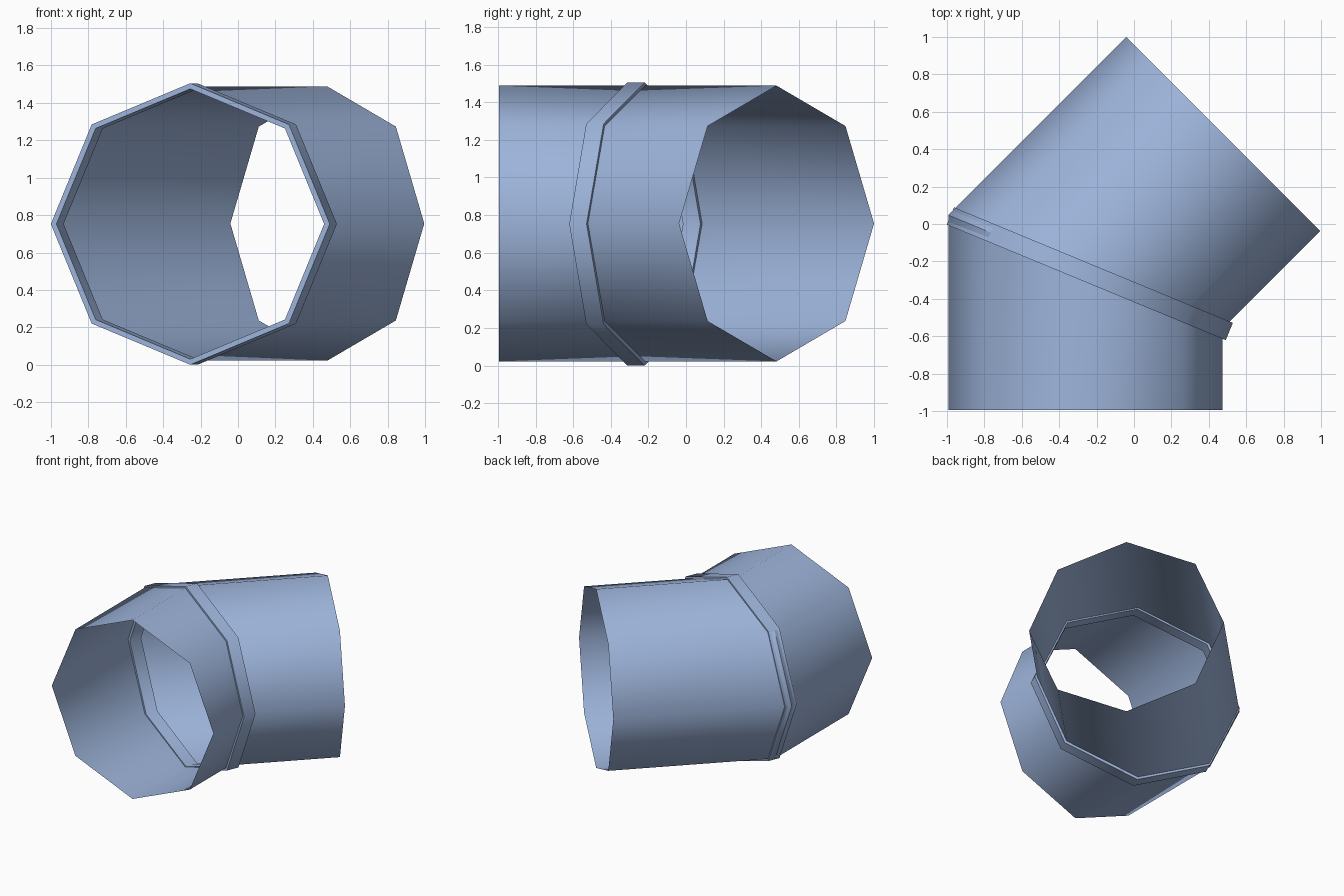
import bpy
import math
from mathutils import Vector

cube = bpy.data.objects.get("Cube")
if cube:
    bpy.data.objects.remove(cube)

SIDES = 8
RADIUS = 0.733
BEND = math.radians(45)
CENTRE = Vector((-0.26, -0.256, 0.755))   # where the two pipe axes meet
UP = Vector((0, 0, 1))

paint = bpy.data.materials.new("pale_blue")
paint.use_nodes = True
paint.diffuse_color = (0.34, 0.46, 0.71, 1)
paint.node_tree.nodes["Principled BSDF"].inputs["Base Color"].default_value = paint.diffuse_color


def side(angle):
    """Horizontal direction across the pipe, turned clockwise by angle."""
    return Vector((math.cos(angle), -math.sin(angle), 0))


def along(angle):
    """Horizontal direction along the pipe, turned clockwise by angle."""
    return Vector((math.sin(angle), math.cos(angle), 0))


def loop(centre, across, width, height):
    turns = [math.tau * i / SIDES for i in range(SIDES)]
    return [centre + across * width * math.cos(t) + UP * height * math.sin(t) for t in turns]


def skin(name, loops, closed=False):
    """Bridge consecutive loops with quads."""
    count = len(loops)
    faces = []
    for a in range(count if closed else count - 1):
        b = (a + 1) % count
        for i in range(SIDES):
            j = (i + 1) % SIDES
            faces.append((a * SIDES + i, b * SIDES + i, b * SIDES + j, a * SIDES + j))
    mesh = bpy.data.meshes.new(name)
    mesh.from_pydata([p for ring in loops for p in ring], [], faces)
    mesh.materials.append(paint)
    obj = bpy.data.objects.new(name, mesh)
    bpy.context.collection.objects.link(obj)
    bpy.ops.object.select_all(action="DESELECT")
    obj.select_set(True)
    bpy.context.view_layer.objects.active = obj
    bpy.ops.object.mode_set(mode="EDIT")
    bpy.ops.mesh.select_all(action="SELECT")
    bpy.ops.mesh.normals_make_consistent(inside=False)
    bpy.ops.object.mode_set(mode="OBJECT")
    bpy.ops.object.shade_smooth_by_angle(angle=math.radians(60))


# Open pipes sharing one mitred joint
mitre_side, mitre_normal = side(BEND / 2), along(BEND / 2)
mitre = loop(CENTRE, mitre_side, RADIUS / math.cos(BEND / 2), RADIUS)
front_end = loop(CENTRE - along(0) * 0.738, side(0), RADIUS, RADIUS)
back_end = loop(CENTRE + along(BEND) * 1.043, side(BEND), RADIUS, RADIUS)
skin("front_pipe", [front_end, mitre])
skin("back_pipe", [mitre, back_end])

# Collar around the joint, standing proud inside and outside
collar_centre = Vector((-0.236, -0.266, 0.7525))
section = [(1, -0.05), (1, 0.05), (0.96, 0.05), (0.96, -0.05)]
skin("joint_collar", [loop(collar_centre + mitre_normal * depth, mitre_side, 0.807 * s, 0.7525 * s)
                      for s, depth in section], closed=True)
